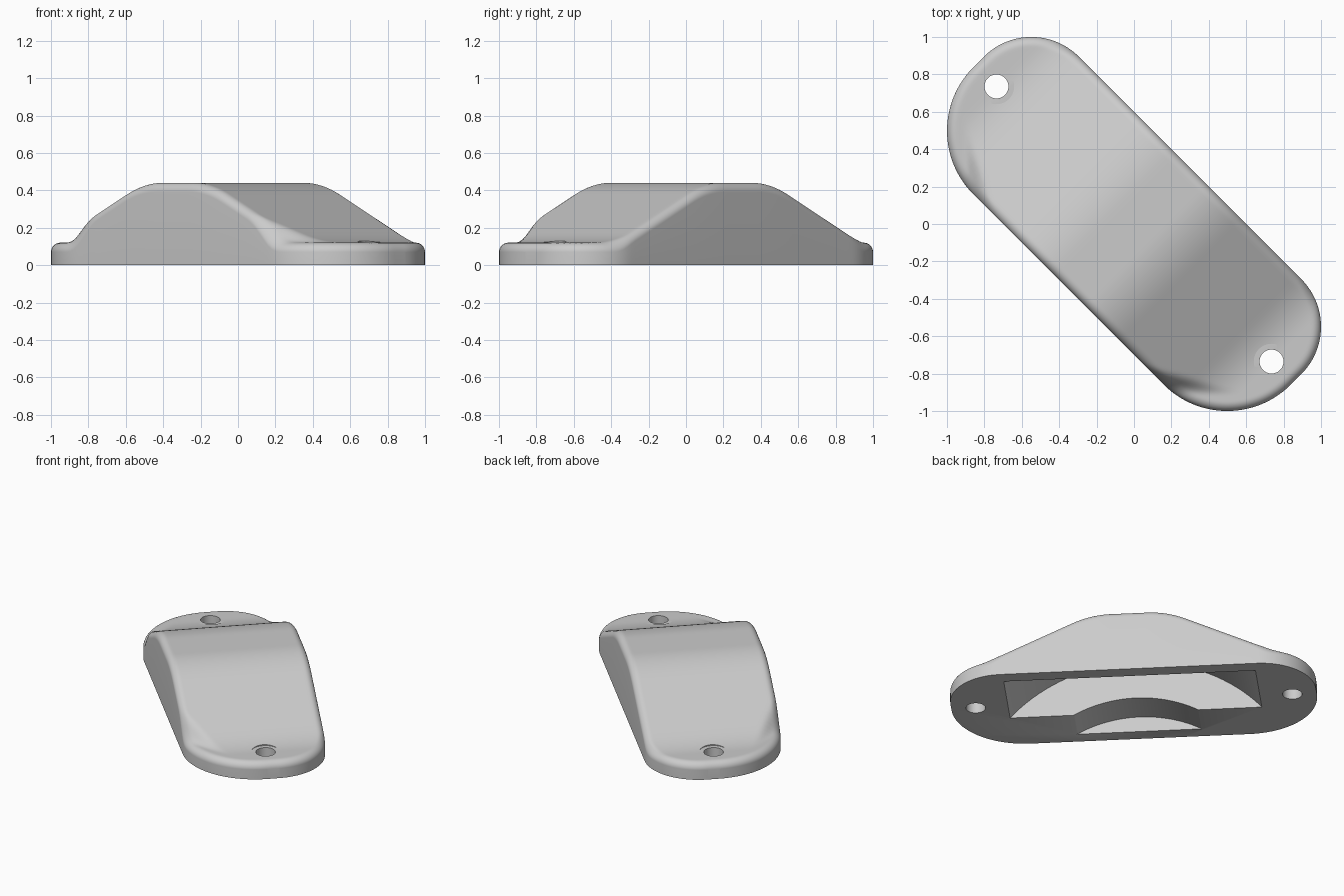
import bpy, bmesh, math
from mathutils import Matrix

cube = bpy.data.objects.get("Cube")
if cube:
    bpy.data.objects.remove(cube, do_unlink=True)

TURN = Matrix.Rotation(-math.pi / 4, 4, 'Z')    # the long axis lies on the diagonal
END, FLANGE, TOP, EDGE = 1.2, 0.12, 0.44, 0.05
CORNERS = [(1, 0.066, 0.358), (-1, -0.015, 0.48)]   # side, centre, radius


def soft_min(a, b, k):
    return min(a, b) - max(k - abs(a - b), 0) ** 2 / (4 * k)


def soft_max(a, b, k):
    return -soft_min(-a, -b, k)


def side_limit(u, side, centre, r):
    e = max(abs(u) - (END - r), 0)
    return centre + side * math.sqrt(max(r * r - e * e, 0))


def edge_distance(u, v):
    return min(r - math.hypot(max(abs(u) - END + r, 0), max(side * (v - c), 0))
               for side, c, r in CORNERS)


def height(u, v):
    """Sloped hump with clipped corners, blended into the flange, rim rounded."""
    u = abs(u)
    hump = soft_min(TOP, TOP - 0.47 * (u - 0.25), 0.06)
    for side, limit in ((-1, 0.88), (1, 0.93)):
        across = (u + side * v) / math.sqrt(2)
        hump = soft_min(hump, FLANGE + 1.5 * (limit - across), 0.03)
    z = soft_max(FLANGE, hump, 0.05)
    inset = EDGE - min(max(edge_distance(u, v), 0), EDGE)
    return z - EDGE + math.sqrt(EDGE ** 2 - inset ** 2)


def make_object(name, bm):
    bmesh.ops.recalc_face_normals(bm, faces=bm.faces[:])
    bm.transform(TURN)
    mesh = bpy.data.meshes.new(name)
    bm.to_mesh(mesh)
    bm.free()
    obj = bpy.data.objects.new(name, mesh)
    bpy.context.collection.objects.link(obj)
    return obj


def make_body():
    bend, steps, across = END - 0.48, 26, 64
    cap = [bend + 0.48 * math.sin(math.pi / 2 * i / steps) for i in range(1, steps + 1)]
    middle = [bend * (i / 32 - 1) for i in range(65)]
    stations = [-u for u in reversed(cap)] + middle + cap
    bm = bmesh.new()
    rows = []
    for u in stations:
        high, low = (side_limit(u, *corner) for corner in CORNERS)
        row = []
        for j in range(across + 1):
            v = low + (high - low) * (0.5 - 0.5 * math.cos(math.pi * j / across))
            row.append(bm.verts.new((u, v, height(u, v))))
        rows.append(row)
    for a, b in zip(rows, rows[1:]):
        for j in range(across):
            bm.faces.new((a[j], b[j], b[j + 1], a[j + 1]))
    # Straight outer wall and flat underside
    rim = ([r[0] for r in rows] + rows[-1][1:] +
           [r[-1] for r in reversed(rows[:-1])] + rows[0][-2:0:-1])
    foot = [bm.verts.new((p.co.x, p.co.y, 0)) for p in rim]
    for i in range(len(rim)):
        k = (i + 1) % len(rim)
        bm.faces.new((rim[i], foot[i], foot[k], rim[k]))
    bm.faces.new(foot)
    return make_object("cover_body", bm)


def cylinder(name, radius, depth, matrix, segments):
    bm = bmesh.new()
    bmesh.ops.create_cone(bm, cap_ends=True, segments=segments, radius1=radius,
                          radius2=radius, depth=depth, matrix=matrix)
    return make_object(name, bm)


def wheel_cutter(name, radius, v0, v1):
    place = Matrix.Translation((0, (v0 + v1) / 2, -0.71)) @ Matrix.Rotation(math.pi / 2, 4, 'X')
    return cylinder(name, radius, v1 - v0, place, 160)


body = make_body()

# Wheel pocket with a shallower hub recess beside it, both open underneath
cutters = [wheel_cutter("pocket_cutter", 1.09, -0.15, 0.33),
           wheel_cutter("hub_cutter", 0.82, -0.40, -0.10)]
# Screw holes, with room for the screw heads
for u in (-1.04, 1.04):
    cutters.append(cylinder("hole_cutter", 0.064, 1, Matrix.Translation((u, 0, 0)), 48))
    cutters.append(cylinder("head_cutter", 0.095, 0.5,
                            Matrix.Translation((u, 0, FLANGE + 0.252)), 48))

bpy.ops.object.select_all(action='DESELECT')
body.select_set(True)
bpy.context.view_layer.objects.active = body
for cutter in cutters:
    cutter.hide_render = True
    mod = body.modifiers.new(cutter.name, 'BOOLEAN')
    mod.operation, mod.solver, mod.object = 'DIFFERENCE', 'EXACT', cutter
    bpy.ops.object.modifier_apply(modifier=mod.name)
for cutter in cutters:
    bpy.data.objects.remove(cutter, do_unlink=True)

grey = bpy.data.materials.new("light_grey_plastic")
grey.use_nodes = True
grey.diffuse_color = (0.6, 0.6, 0.6, 1)
grey.node_tree.nodes["Principled BSDF"].inputs["Base Color"].default_value = (0.6, 0.6, 0.6, 1)
body.data.materials.clear()
body.data.materials.append(grey)
bpy.ops.object.shade_smooth_by_angle(angle=math.radians(35))
